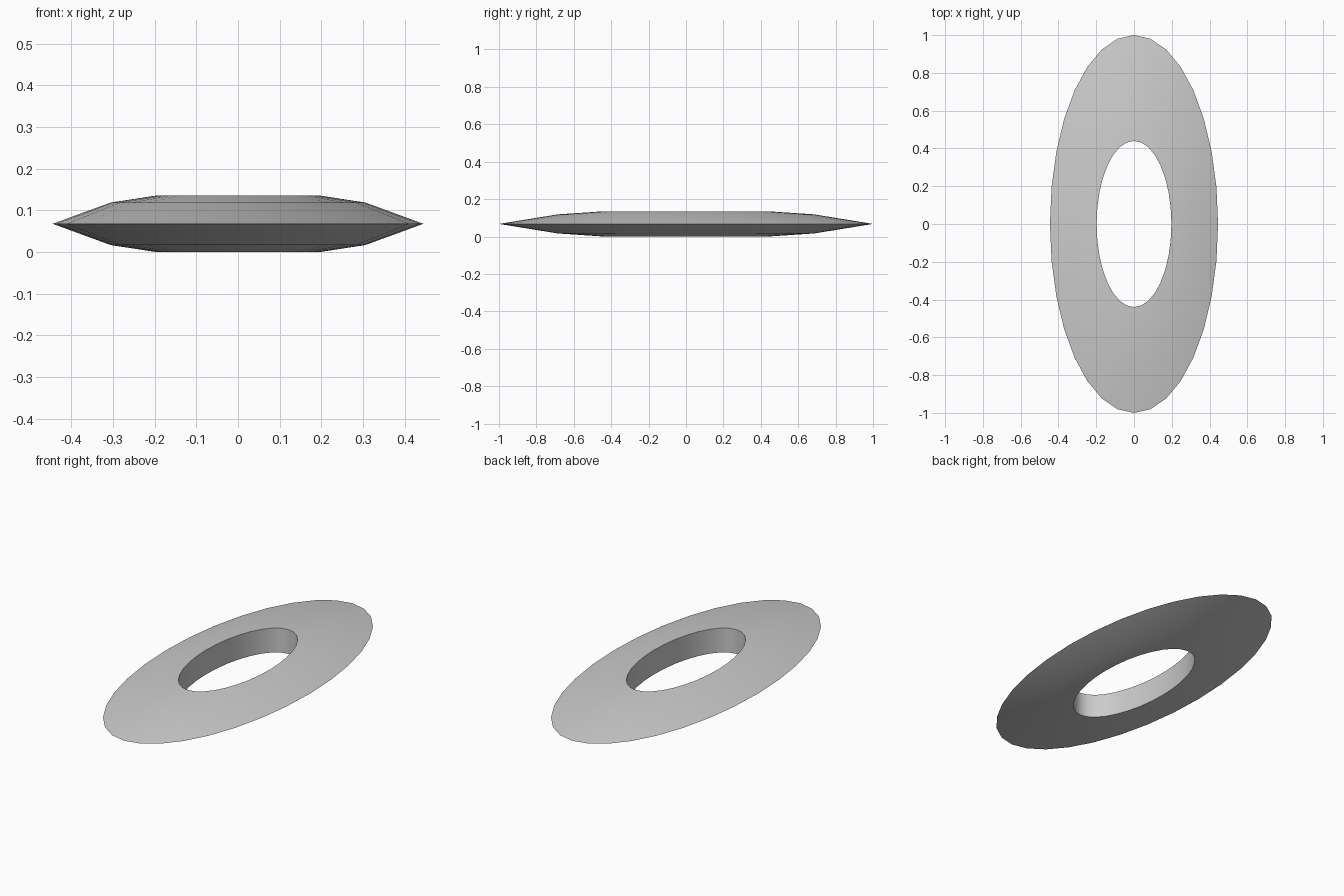
import bpy, bmesh, math

if "Cube" in bpy.data.objects:
    bpy.data.objects.remove(bpy.data.objects["Cube"])

SEGMENTS = 32

# Cross-section loop: (x radius, y radius, z), from hole bottom outward and back to hole top
profile = [
    (0.198, 0.440, 0.0),
    (0.306, 0.685, 0.0165),
    (0.445, 1.000, 0.0675),
    (0.306, 0.685, 0.1185),
    (0.198, 0.440, 0.135),
]

# Oval ring: sweep the profile round an ellipse
bm = bmesh.new()
rings = []
for rx, ry, z in profile:
    rings.append([bm.verts.new((rx * math.cos(a), ry * math.sin(a), z))
                  for a in (2 * math.pi * i / SEGMENTS for i in range(SEGMENTS))])
for k, lower in enumerate(rings):
    upper = rings[(k + 1) % len(rings)]
    for i in range(SEGMENTS):
        j = (i + 1) % SEGMENTS
        bm.faces.new((lower[i], lower[j], upper[j], upper[i]))
bmesh.ops.recalc_face_normals(bm, faces=bm.faces)

mesh = bpy.data.meshes.new("oval_ring")
bm.to_mesh(mesh)
bm.free()
ring = bpy.data.objects.new("oval_ring", mesh)
bpy.context.collection.objects.link(ring)

# Smooth rim, sharp hole edges
bpy.context.view_layer.objects.active = ring
ring.select_set(True)
bpy.ops.object.shade_smooth_by_angle(angle=math.radians(55))
